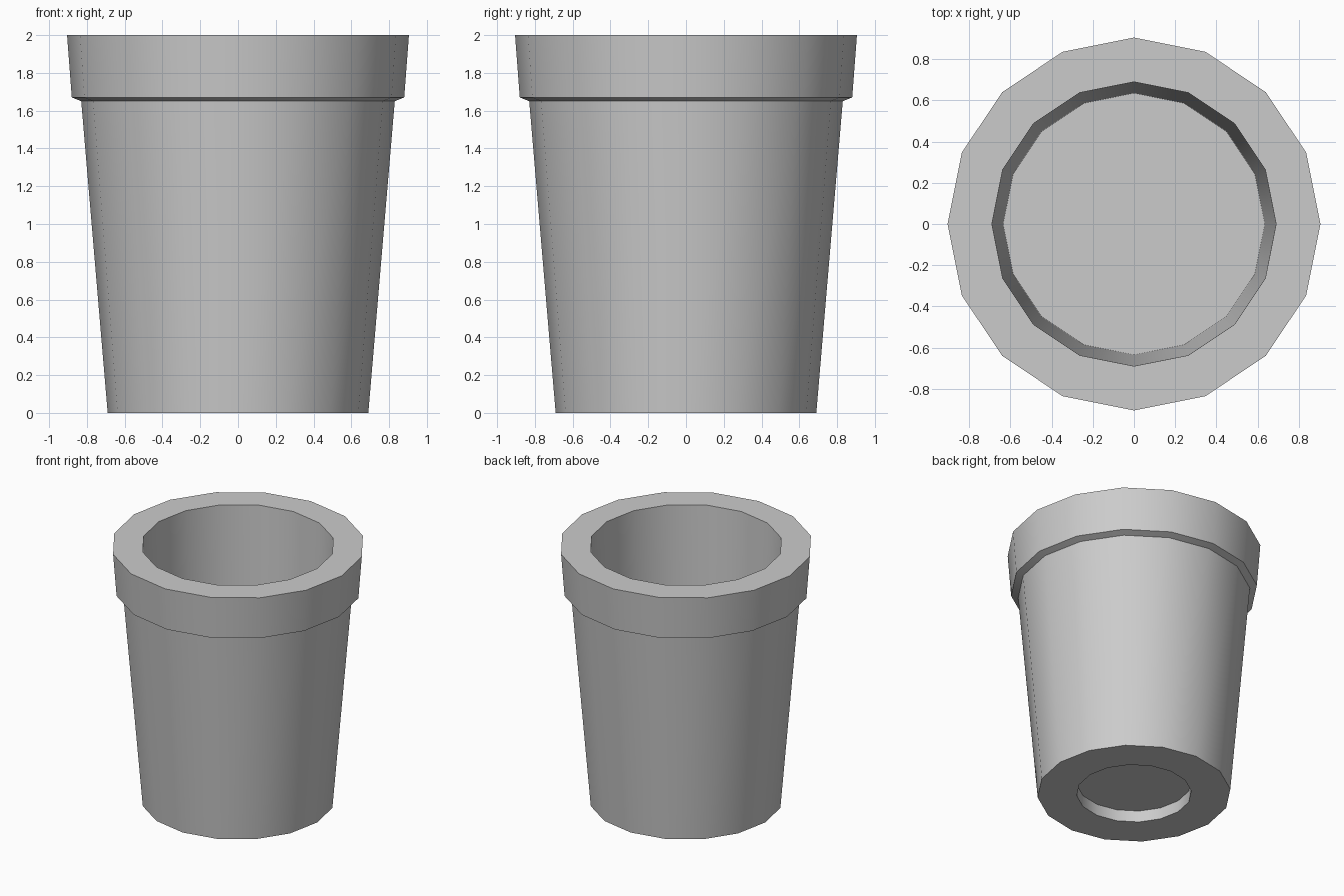
import bpy, bmesh, math

if "Cube" in bpy.data.objects:
    bpy.data.objects.remove(bpy.data.objects["Cube"])

SIDES = 16


def lathe(name, profile):
    """Spin a (radius, z) profile into a faceted closed solid with flat end caps."""
    bm = bmesh.new()
    rings = []
    for r, z in profile:
        rings.append([bm.verts.new((r * math.cos(2 * math.pi * i / SIDES),
                                    r * math.sin(2 * math.pi * i / SIDES), z))
                      for i in range(SIDES)])
    for a, b in zip(rings, rings[1:]):
        for i in range(SIDES):
            j = (i + 1) % SIDES
            bm.faces.new((a[i], a[j], b[j], b[i]))
    bm.faces.new(rings[0])
    bm.faces.new(rings[-1])
    bmesh.ops.recalc_face_normals(bm, faces=bm.faces)
    mesh = bpy.data.meshes.new(name)
    bm.to_mesh(mesh)
    bm.free()
    obj = bpy.data.objects.new(name, mesh)
    bpy.context.collection.objects.link(obj)
    bpy.ops.object.select_all(action='DESELECT')
    obj.select_set(True)
    bpy.context.view_layer.objects.active = obj
    bpy.ops.object.shade_smooth_by_angle(angle=math.radians(30))
    return obj


# Pot: base recess, tapered wall, stepped collar, rim, hollow inside
lathe("flower_pot", [
    (0.41, 0.09), (0.41, 0.0),      # recess under the base
    (0.69, 0.0), (0.83, 1.65),      # tapered outer wall
    (0.88, 1.67), (0.905, 2.0),     # collar
    (0.69, 2.0), (0.635, 0.15),     # rim and inner wall down to the floor
])
